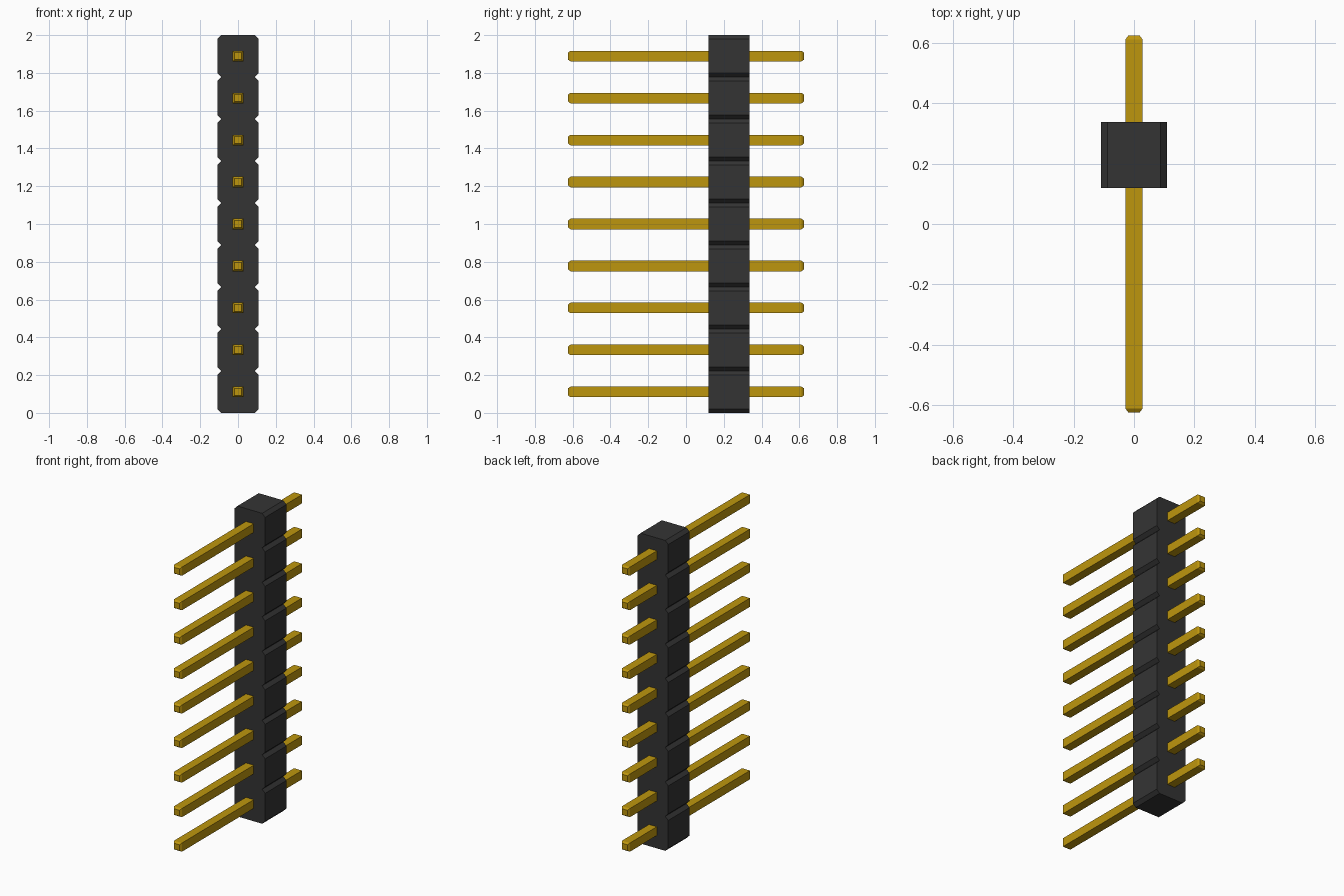
import bpy
import bmesh

COUNT = 9
PITCH = 2.0 / COUNT
HALF_W = 0.109            # housing half width
CUT = 0.021               # housing corner chamfer
BODY_Y = (0.12, 0.337)    # housing front and back
PIN = 0.028               # pin half thickness
TIP = 0.019               # pin tip half thickness
PIN_END = 0.624
TIP_LEN = 0.013

cube = bpy.data.objects.get("Cube")
if cube:
    bpy.data.objects.remove(cube, do_unlink=True)


def make_material(name, rgb):
    mat = bpy.data.materials.new(name)
    mat.use_nodes = True
    mat.diffuse_color = (*rgb, 1)
    mat.node_tree.nodes["Principled BSDF"].inputs["Base Color"].default_value = (*rgb, 1)
    return mat


def loft(name, rings, mat):
    """Skin a list of matching closed rings and cap both ends."""
    bm = bmesh.new()
    loops = [[bm.verts.new(p) for p in ring] for ring in rings]
    n = len(loops[0])
    for a, b in zip(loops, loops[1:]):
        for i in range(n):
            j = (i + 1) % n
            bm.faces.new((a[i], a[j], b[j], b[i]))
    bm.faces.new(loops[0])
    bm.faces.new(loops[-1])
    bmesh.ops.recalc_face_normals(bm, faces=bm.faces)
    mesh = bpy.data.meshes.new(name)
    bm.to_mesh(mesh)
    bm.free()
    mesh.materials.append(mat)
    obj = bpy.data.objects.new(name, mesh)
    bpy.context.collection.objects.link(obj)
    return obj


black = make_material("black plastic", (0.034, 0.034, 0.034))
gold = make_material("gold metal", (0.515, 0.305, 0.004))

# Housing: one notched outline, pushed from front to back
side = [(HALF_W - CUT, 0.0)]
for i in range(COUNT):
    low, high = i * PITCH, (i + 1) * PITCH
    side += [(HALF_W, low + CUT), (HALF_W, high - CUT), (HALF_W - CUT, high)]
outline = side + [(-x, z) for x, z in reversed(side)]
loft("housing", [[(x, y, z) for x, z in outline] for y in BODY_Y], black)

# Pins: square bars with chamfered tips
sections = [(-PIN_END, TIP), (-PIN_END + TIP_LEN, PIN),
            (PIN_END - TIP_LEN, PIN), (PIN_END, TIP)]
for i in range(COUNT):
    z = (i + 0.5) * PITCH
    rings = [[(-r, y, z - r), (r, y, z - r), (r, y, z + r), (-r, y, z + r)]
             for y, r in sections]
    loft(f"pin_{i + 1}", rings, gold)
